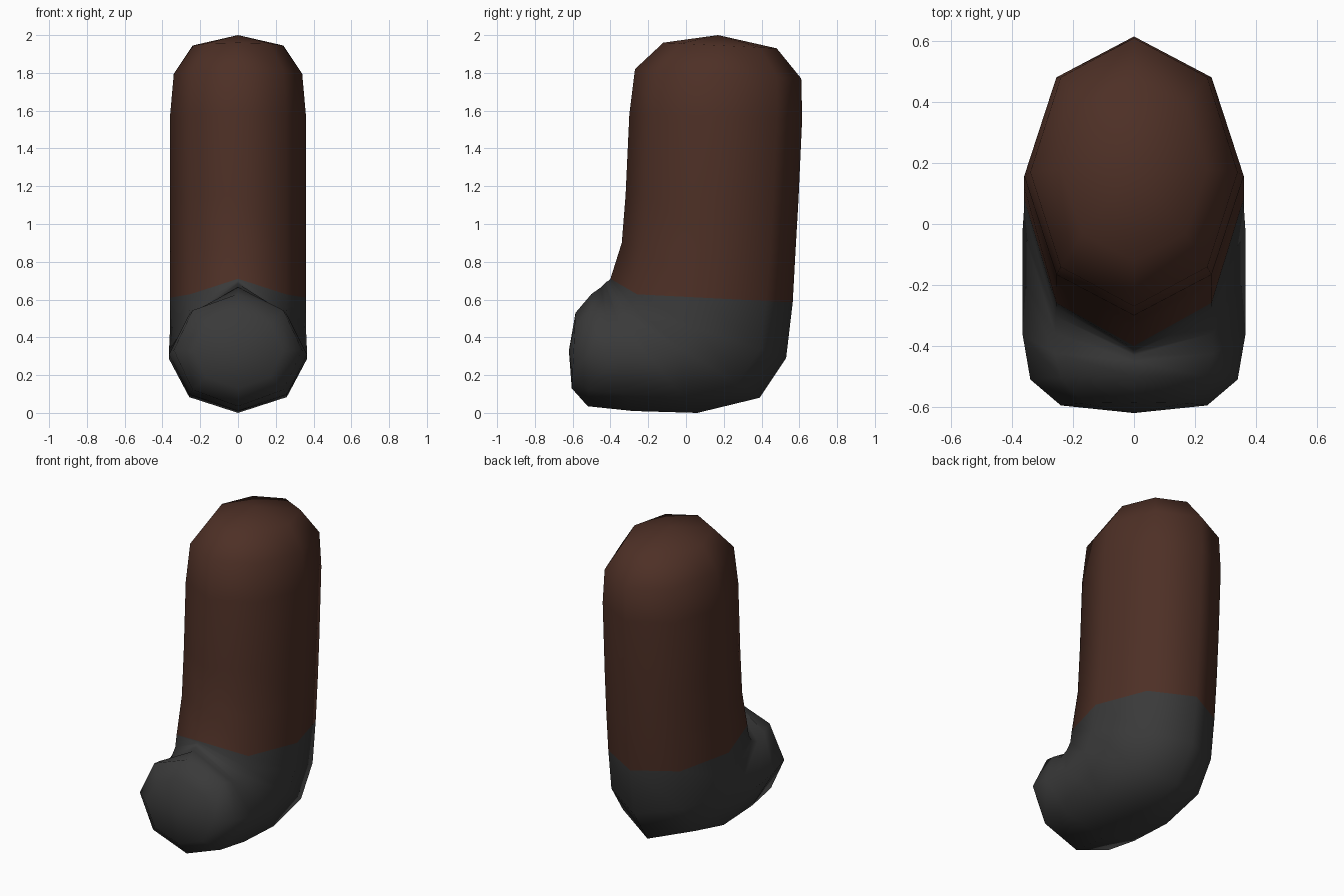
import bpy, bmesh, math
from mathutils import Vector

cube = bpy.data.objects.get("Cube")
if cube:
    bpy.data.objects.remove(cube, do_unlink=True)


def material(name, color):
    m = bpy.data.materials.new(name)
    m.use_nodes = True
    m.diffuse_color = color
    m.node_tree.nodes["Principled BSDF"].inputs["Base Color"].default_value = color
    return m


brown = material("brown_trouser", (0.075, 0.029, 0.019, 1))
grey = material("dark_grey_boot", (0.042, 0.042, 0.042, 1))

# Octagonal rings from the top of the leg round the heel to the toe:
# front y, front z, back y, back z, half width, lift of the front vertex
RINGS = [
    (-0.12, 1.96, 0.48, 1.93, 0.24, 0),
    (-0.27, 1.82, 0.61, 1.77, 0.34, 0),
    (-0.30, 1.58, 0.615, 1.56, 0.36, 0),
    (-0.32, 1.15, 0.595, 1.12, 0.36, 0),
    (-0.34, 0.86, 0.58, 0.86, 0.36, 0.04),
    (-0.40, 0.635, 0.565, 0.585, 0.36, 0.075),   # top edge of the boot
    (-0.41, 0.60, 0.53, 0.29, 0.36, 0.10),
    (-0.42, 0.585, 0.39, 0.08, 0.365, 0.11),
    (-0.43, 0.57, 0.06, 0.0, 0.365, 0.115),
    (-0.45, 0.61, -0.28, 0.01, 0.365, 0.055),
    (-0.50, 0.63, -0.52, 0.035, 0.34, 0),
    (-0.585, 0.53, -0.605, 0.13, 0.24, 0),
]
BOOT_RING = 5
SIDES = 8

bm = bmesh.new()
loops = []
for fy, fz, by, bz, w, lift in RINGS:
    front, back = Vector((0, fy, fz)), Vector((0, by, bz))
    centre, half = (front + back) / 2, (front - back) / 2
    ring = []
    for i in range(SIDES):
        a = 2 * math.pi * i / SIDES
        p = centre + half * math.cos(a) + Vector((w * math.sin(a), 0, 0))
        if i == 0:
            p.z += lift
        ring.append(bm.verts.new(p))
    loops.append(ring)

# Tube walls, coloured by ring
for r in range(len(loops) - 1):
    for i in range(SIDES):
        j = (i + 1) % SIDES
        f = bm.faces.new((loops[r][i], loops[r][j], loops[r + 1][j], loops[r + 1][i]))
        f.material_index = int(r >= BOOT_RING)

# Pointed caps at the top of the leg and the toe
for ring, tip, index in ((loops[0], (0, 0.17, 2.0), 0),
                         (loops[-1], (0, -0.62, 0.33), 1)):
    apex = bm.verts.new(tip)
    for i in range(SIDES):
        f = bm.faces.new((ring[i], ring[(i + 1) % SIDES], apex))
        f.material_index = index

bmesh.ops.recalc_face_normals(bm, faces=bm.faces)
for f in bm.faces:
    f.smooth = True

mesh = bpy.data.meshes.new("booted_leg")
bm.to_mesh(mesh)
bm.free()
mesh.materials.append(brown)
mesh.materials.append(grey)
leg = bpy.data.objects.new("booted_leg", mesh)
bpy.context.collection.objects.link(leg)
